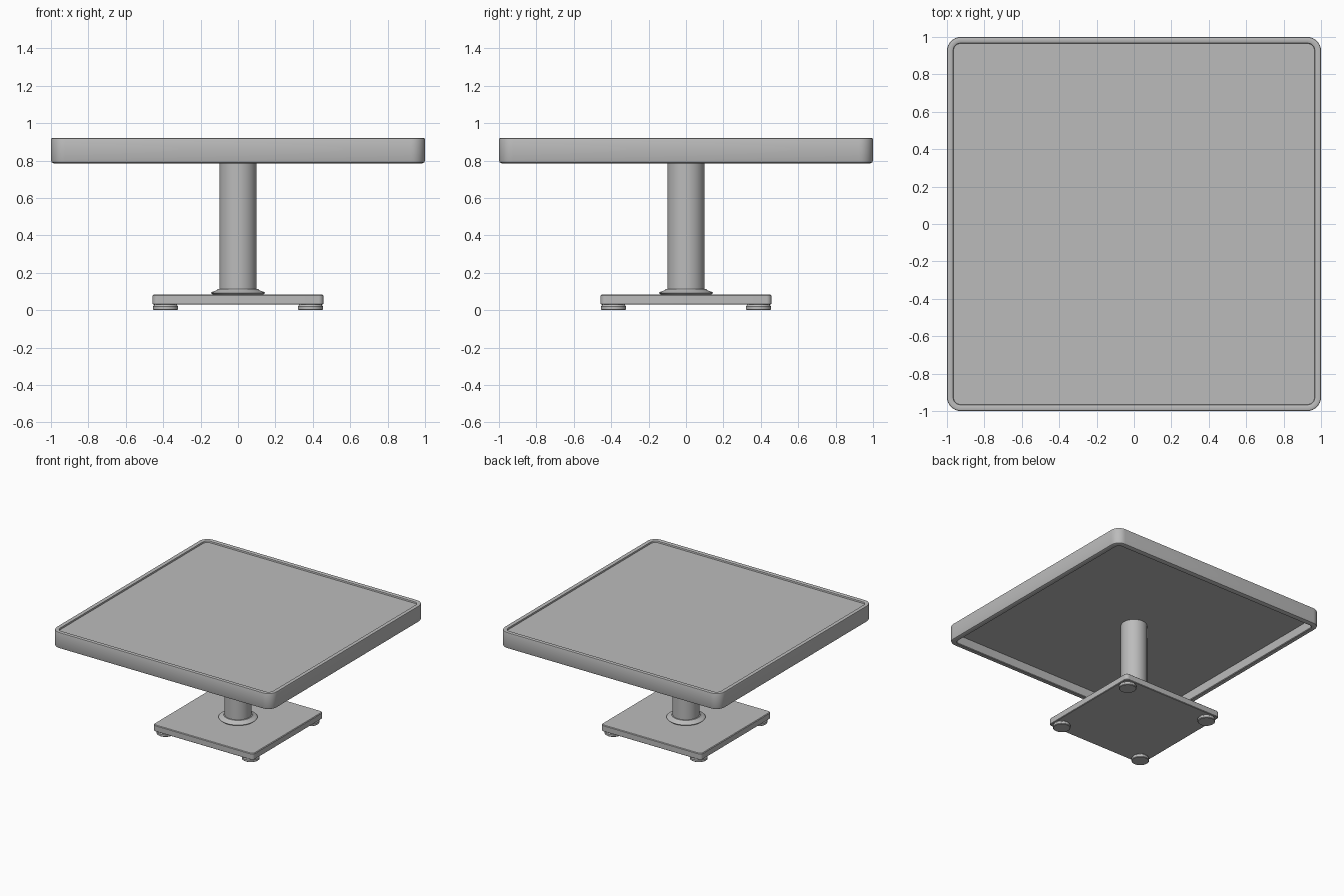
import bpy, bmesh, math

if "Cube" in bpy.data.objects:
    bpy.data.objects.remove(bpy.data.objects["Cube"])

grey = bpy.data.materials.new("warm_grey")
grey.diffuse_color = (0.5, 0.5, 0.5, 1)
grey.use_nodes = True
grey.node_tree.nodes["Principled BSDF"].inputs["Base Color"].default_value = grey.diffuse_color


def rounded_square(half, radius, z, steps=8):
    """Points around a square with rounded corners."""
    pts = []
    for q, (sx, sy) in enumerate([(1, 1), (-1, 1), (-1, -1), (1, -1)]):
        for i in range(steps + 1):
            a = math.pi / 2 * (q + i / steps)
            pts.append((sx * (half - radius) + radius * math.cos(a),
                        sy * (half - radius) + radius * math.sin(a), z))
    return pts


def circle(r, z, n=48):
    return [(r * math.cos(2 * math.pi * i / n), r * math.sin(2 * math.pi * i / n), z)
            for i in range(n)]


def loft(name, loops, location=(0, 0, 0)):
    """Skin stacked loops and cap both ends."""
    bm = bmesh.new()
    rings = [[bm.verts.new(p) for p in loop] for loop in loops]
    n = len(rings[0])
    for a, b in zip(rings, rings[1:]):
        for i in range(n):
            j = (i + 1) % n
            bm.faces.new((a[i], a[j], b[j], b[i]))
    bm.faces.new(rings[0][::-1])
    bm.faces.new(rings[-1])
    bmesh.ops.recalc_face_normals(bm, faces=bm.faces)
    mesh = bpy.data.meshes.new(name)
    bm.to_mesh(mesh)
    bm.free()
    mesh.materials.append(grey)
    obj = bpy.data.objects.new(name, mesh)
    obj.location = location
    bpy.context.collection.objects.link(obj)
    bpy.ops.object.select_all(action='DESELECT')
    obj.select_set(True)
    bpy.context.view_layer.objects.active = obj
    bpy.ops.object.shade_smooth_by_angle(angle=math.radians(35))
    return obj


# Tabletop: hollow underside, rounded rim, sunken panel (half width, corner radius, z)
top_profile = [(0.955, 0.03, 0.86), (0.955, 0.03, 0.79), (0.96, 0.035, 0.785),
               (0.985, 0.06, 0.785), (0.996, 0.07, 0.79), (1.0, 0.075, 0.80),
               (1.0, 0.075, 0.912), (0.998, 0.073, 0.918), (0.992, 0.067, 0.92),
               (0.972, 0.045, 0.92), (0.967, 0.04, 0.917), (0.965, 0.038, 0.905)]
loft("tabletop", [rounded_square(*p) for p in top_profile])

# Central column and its flared collar
loft("column", [circle(0.1, 0.08), circle(0.1, 0.87)])
loft("collar", [circle(r, z) for r, z in
                [(0.135, 0.083), (0.145, 0.092), (0.14, 0.097), (0.125, 0.102),
                 (0.112, 0.108), (0.108, 0.113), (0.1, 0.114)]])

# Base plate with softened edges
base_profile = [(0.452, 0.022, 0.03), (0.457, 0.027, 0.034),
                (0.457, 0.027, 0.078), (0.452, 0.022, 0.083)]
loft("base_plate", [rounded_square(*p) for p in base_profile])

# Four round feet
for sx in (-1, 1):
    for sy in (-1, 1):
        loft("foot", [circle(r, z, 24) for r, z in
                      [(0.062, 0.0), (0.067, 0.004), (0.067, 0.02),
                       (0.062, 0.025), (0.06, 0.032)]],
             (sx * 0.387, sy * 0.387, 0))
